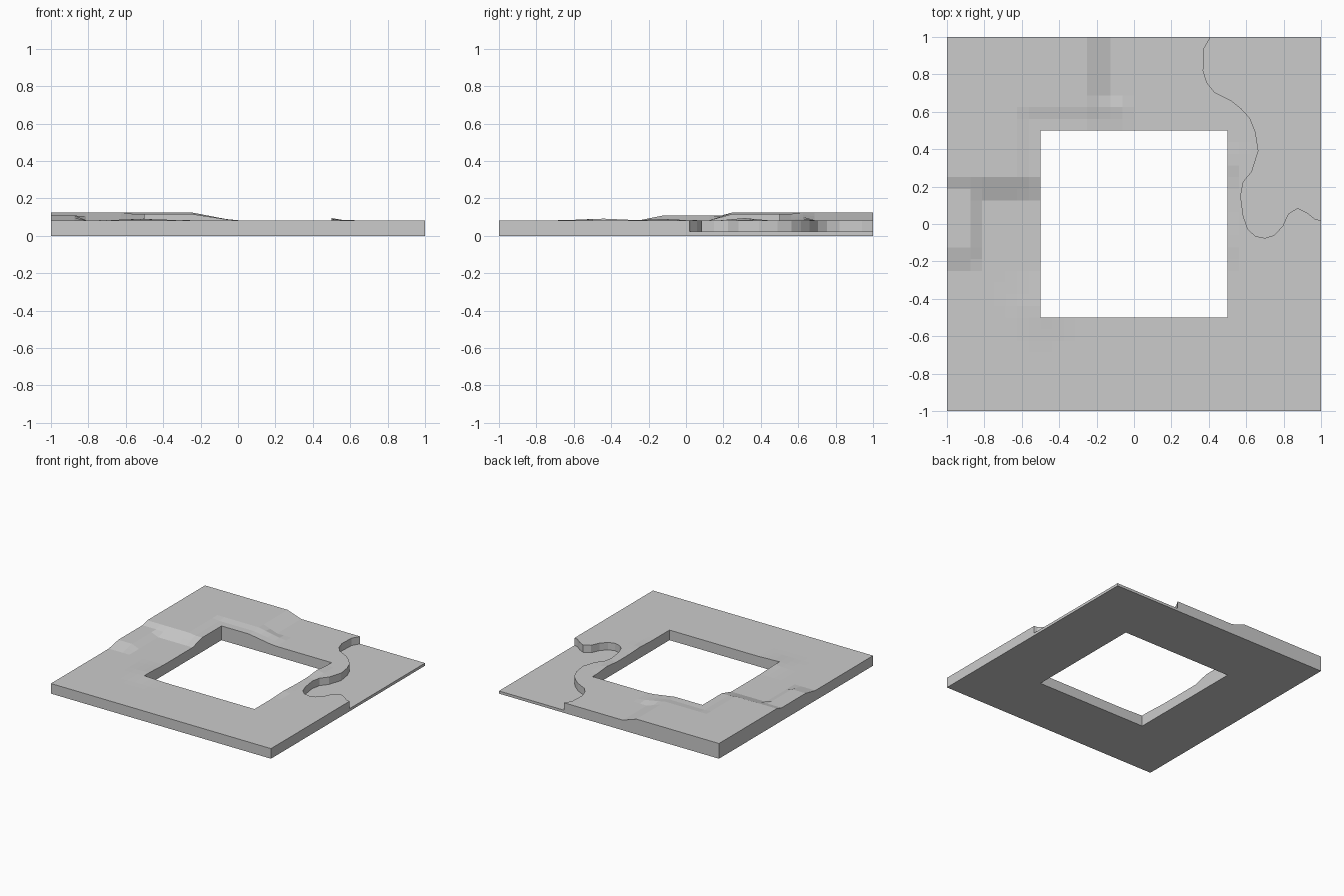
import bpy, bmesh

if "Cube" in bpy.data.objects:
    bpy.data.objects.remove(bpy.data.objects["Cube"])

BASE, MID, HIGH, FLOOR = 0.083, 0.108, 0.125, 0.022
N, HOLE = 32, 0.5


def ramp(v, a, b):
    """0 at a, 1 at b, straight in between."""
    return max(0.0, min(1.0, (v - a) / (b - a)))


def bump(x, y, cx, cy, rx, ry):
    return max(0.0, 1 - abs(x - cx) / rx) * max(0.0, 1 - abs(y - cy) / ry)


def height(x, y):
    # high plateau in the back left corner
    far = -0.125 if y > 0.63 else -0.03
    high = ramp(x, far, -0.25) * ramp(y, 0.125, 0.25)
    z = BASE + (HIGH - BASE) * high
    # middle terrace along the left edge
    mid = ramp(x, -0.8125, -0.875) * ramp(y, -0.25, -0.125)
    z = max(z, BASE + (MID - BASE) * mid)
    # slight dip of the plateau along the hole rim
    z -= 0.008 * high * ramp(max(abs(x), abs(y)), 0.625, 0.5625) * ramp(x, -0.7, -0.6)
    # small swells around the rim
    z += 0.009 * bump(x, y, -0.5, -0.45, 0.2, 0.2)
    z += 0.012 * bump(x, y, 0.5, 0.31, 0.07, 0.12)
    z += 0.007 * bump(x, y, 0.5, -0.12, 0.07, 0.14)
    return z


def make(name, bm):
    bmesh.ops.recalc_face_normals(bm, faces=bm.faces)
    me = bpy.data.meshes.new(name)
    bm.to_mesh(me)
    bm.free()
    ob = bpy.data.objects.new(name, me)
    bpy.context.collection.objects.link(ob)
    return ob


# terrain frame: grid with a square hole, made solid downwards
bm = bmesh.new()
bmesh.ops.create_grid(bm, x_segments=N, y_segments=N, size=1.0)
gone = [f for f in bm.faces
        if max(abs(f.calc_center_median().x), abs(f.calc_center_median().y)) < HOLE]
bmesh.ops.delete(bm, geom=gone, context='FACES')
top = list(bm.verts)
res = bmesh.ops.extrude_face_region(bm, geom=list(bm.faces), use_keep_orig=True)
new = {g for g in res['geom'] if isinstance(g, bmesh.types.BMVert)}
for v in bm.verts:
    v.co.z = height(v.co.x, v.co.y) if v in new else 0.0
land = make("terrain_frame", bm)

# shoreline prism that sinks the back right corner
shore = [(0.41, 1.0), (0.375, 0.94), (0.37, 0.82), (0.39, 0.755), (0.43, 0.705),
         (0.52, 0.66), (0.575, 0.615), (0.62, 0.565), (0.65, 0.49), (0.665, 0.39),
         (0.63, 0.28), (0.585, 0.225), (0.57, 0.15), (0.585, 0.04), (0.61, -0.03),
         (0.65, -0.065), (0.70, -0.075), (0.75, -0.06), (0.795, -0.01), (0.825, 0.055),
         (0.875, 0.085), (0.925, 0.06), (0.97, 0.025), (1.0, 0.02)]
outline = [(0.41, 1.1)] + shore + [(1.1, 0.02), (1.1, 1.1)]
bm = bmesh.new()
face = bm.faces.new([bm.verts.new((x, y, FLOOR)) for x, y in outline])
ext = bmesh.ops.extrude_face_region(bm, geom=[face], use_keep_orig=True)
for g in ext['geom']:
    if isinstance(g, bmesh.types.BMVert):
        g.co.z = 0.4
cutter = make("basin_cutter", bm)
cutter.hide_render = True
cutter.hide_set(True)

mod = land.modifiers.new("basin", 'BOOLEAN')
mod.object = cutter
mod.operation = 'DIFFERENCE'
mod.solver = 'EXACT'
